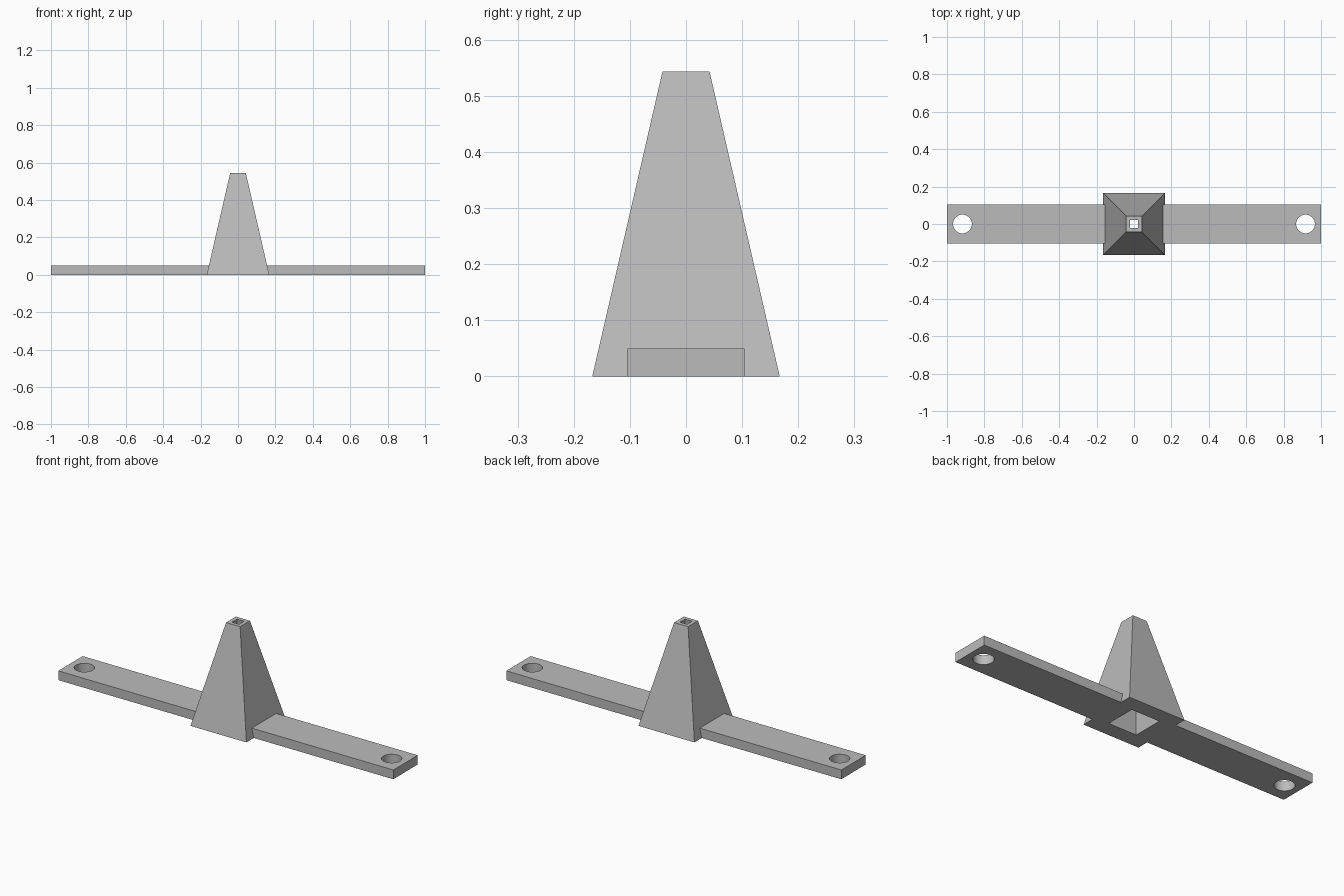
import bpy
import bmesh

cube = bpy.data.objects.get("Cube")
if cube:
    bpy.data.objects.remove(cube, do_unlink=True)

# Overall dimensions
HEIGHT = 0.543
BASE, TIP = 0.167, 0.042          # half widths of the tower
BAR_WIDTH, BAR_HEIGHT = 0.208, 0.05
HOLE_X, HOLE_RADIUS = 0.917, 0.05

grey = bpy.data.materials.new("light grey")
grey.use_nodes = True
COLOUR = (0.5, 0.5, 0.5, 1)
grey.diffuse_color = COLOUR
grey.node_tree.nodes["Principled BSDF"].inputs["Base Color"].default_value = COLOUR


def add_object(name, bm):
    bmesh.ops.recalc_face_normals(bm, faces=bm.faces)
    mesh = bpy.data.meshes.new(name)
    bm.to_mesh(mesh)
    bm.free()
    mesh.materials.append(grey)
    obj = bpy.data.objects.new(name, mesh)
    bpy.context.collection.objects.link(obj)
    return obj


def frustum(name, bottom, top, z0, z1):
    """Square tapered block given by half widths at two heights."""
    bm = bmesh.new()
    bmesh.ops.create_cube(bm, size=2)
    for v in bm.verts:
        half, z = (top, z1) if v.co.z > 0 else (bottom, z0)
        v.co = (v.co.x * half, v.co.y * half, z)
    return add_object(name, bm)


def boolean(target, other, operation):
    mod = target.modifiers.new(other.name, "BOOLEAN")
    mod.operation = operation
    mod.solver = "EXACT"
    mod.object = other
    other.hide_render = True
    bpy.context.view_layer.objects.active = target
    bpy.ops.object.modifier_apply(modifier=mod.name)
    bpy.data.objects.remove(other, do_unlink=True)


# Tower and the flat mounting bar crossing its foot
stand = frustum("mounting_bar_with_tower", BASE, TIP, 0, HEIGHT)
bm = bmesh.new()
bmesh.ops.create_cube(bm, size=1)
for v in bm.verts:
    v.co = (v.co.x * 2, v.co.y * BAR_WIDTH, (v.co.z + 0.5) * BAR_HEIGHT)
boolean(stand, add_object("bar", bm), "UNION")

# Tapered square channel, open at both ends, half the width of the tower
extra = 0.05
slope = (BASE - TIP) / 2 / HEIGHT * extra
boolean(stand, frustum("channel_cutter", BASE / 2 + slope, TIP / 2 - slope,
                       -extra, HEIGHT + extra), "DIFFERENCE")

# Round screw hole near each end of the bar
for side in (-1, 1):
    bm = bmesh.new()
    bmesh.ops.create_cone(bm, cap_ends=True, segments=48, radius1=HOLE_RADIUS,
                          radius2=HOLE_RADIUS, depth=BAR_HEIGHT * 4)
    bmesh.ops.translate(bm, verts=bm.verts, vec=(side * HOLE_X, 0, 0))
    boolean(stand, add_object("hole_cutter", bm), "DIFFERENCE")

# Smooth hole walls, crisp block edges
stand.select_set(True)
bpy.context.view_layer.objects.active = stand
bpy.ops.object.shade_smooth_by_angle(angle=0.5)
